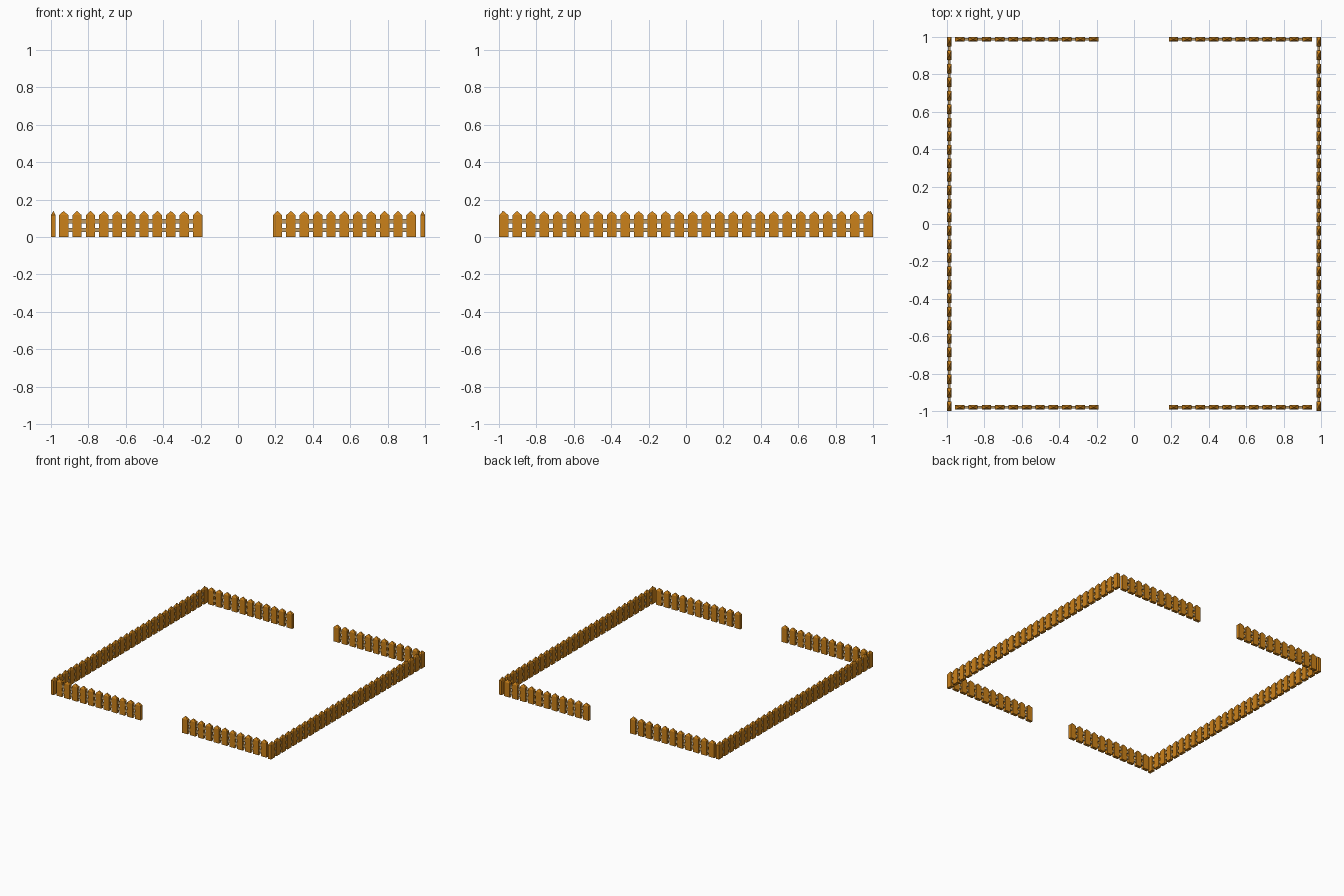
import bpy, bmesh, math
from mathutils import Matrix

if "Cube" in bpy.data.objects:
    bpy.data.objects.remove(bpy.data.objects["Cube"])

def material(name, color):
    m = bpy.data.materials.new(name)
    m.diffuse_color = color
    m.use_nodes = True
    m.node_tree.nodes["Principled BSDF"].inputs["Base Color"].default_value = m.diffuse_color
    return m

PICKET = material("picket_wood", (0.60, 0.22, 0.01, 1))
RAIL = material("rail_wood", (0.50, 0.33, 0.14, 1))
W, T = 0.05, 0.025            # picket width and thickness
BODY, TIP = 0.117, 0.14       # picket shoulder and tip heights
RAIL_T, RAIL_H = 0.014, 0.023

def box(bm, cx, sx, sy, z0, z1):
    mat = Matrix.Translation((cx, 0, (z0 + z1) / 2)) @ Matrix.Diagonal((sx, sy, z1 - z0, 1))
    return bmesh.ops.create_cube(bm, size=1, matrix=mat)["verts"]

def finish(bm, name, mat, loc, angle):
    me = bpy.data.meshes.new(name)
    bm.to_mesh(me)
    bm.free()
    me.materials.append(mat)
    ob = bpy.data.objects.new(name, me)
    ob.location = loc
    ob.rotation_euler.z = angle
    bpy.context.collection.objects.link(ob)

def fence(name, first, last, count, loc, angle=0):
    # pickets with pyramid tips
    bm = bmesh.new()
    for i in range(count):
        c = first + (last - first) * i / (count - 1)
        verts = box(bm, c, W, T, 0, BODY)
        top = next(f for f in {f for v in verts for f in v.link_faces} if f.normal.z > 0.9)
        tip = bmesh.ops.poke(bm, faces=[top])["verts"][0]
        tip.co.z = TIP
    finish(bm, name + "_pickets", PICKET, loc, angle)
    # two rails running through the pickets
    bm = bmesh.new()
    for z in (0.026, 0.074):
        box(bm, (first + last) / 2, last - first, RAIL_T, z, z + RAIL_H)
    finish(bm, name + "_rails", RAIL, loc, angle)

# front and back runs, each with a gateway
for name, y in (("front", -0.98), ("back", 0.9875)):
    fence(name + "_left", -0.932, -0.216, 11, (0, y, 0))
    fence(name + "_right", 0.211, 0.927, 11, (0, y, 0))

# side runs
for name, x in (("left", -0.9875), ("right", 0.9875)):
    fence(name + "_side", -0.975, 0.975, 28, (x, 0, 0), math.pi / 2)
